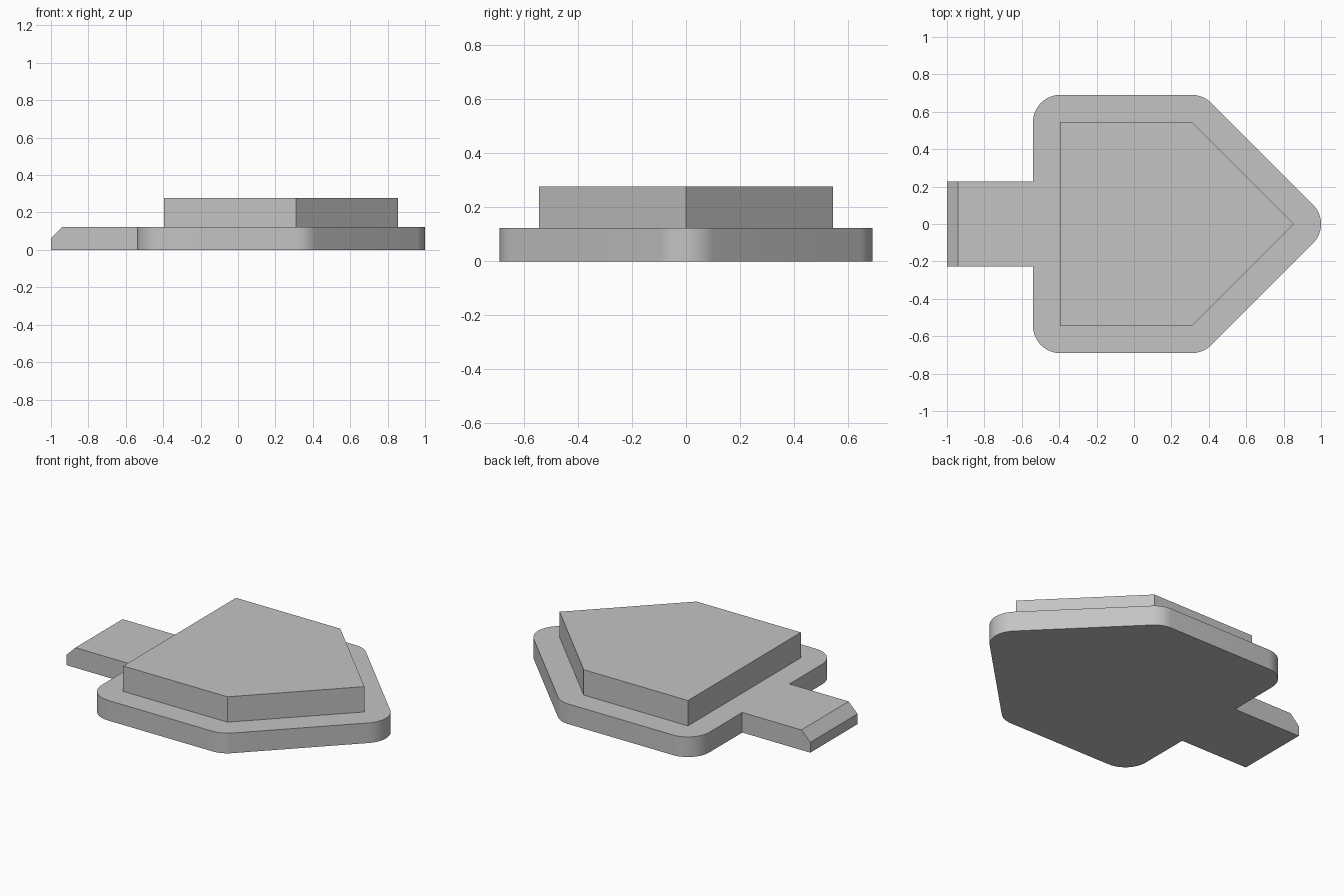
import bpy
import bmesh
import math
from mathutils import Vector

cube = bpy.data.objects.get("Cube")
if cube:
    bpy.data.objects.remove(cube, do_unlink=True)

BASE_TOP, BLOCK_TOP = 0.123, 0.278
MARGIN = 0.145          # rim of the base around the block
TAB_HALF, TAB_END, CHAMFER = 0.228, -1.0, 0.06
ARC_STEPS = 12

grey = bpy.data.materials.new("plain_grey")
grey.use_nodes = True
grey.diffuse_color = (0.55, 0.55, 0.55, 1)
grey.node_tree.nodes["Principled BSDF"].inputs["Base Color"].default_value = grey.diffuse_color

# Pentagon pointing to +x, counter-clockwise, starting at the back left corner
pentagon = [Vector(p) for p in
            [(-0.395, -0.545), (0.31, -0.545), (0.855, 0), (0.31, 0.545), (-0.395, 0.545)]]


def rounded_offset(points, distance):
    """Offset a convex outline outwards, with an arc round every corner."""
    outline = []
    for i, p in enumerate(points):
        before = p - points[i - 1]
        after = points[(i + 1) % len(points)] - p
        start = math.atan2(before.y, before.x) - math.pi / 2
        turn = (math.atan2(after.y, after.x) - math.atan2(before.y, before.x)) % math.tau
        for k in range(ARC_STEPS + 1):
            a = start + turn * k / ARC_STEPS
            outline.append(p + distance * Vector((math.cos(a), math.sin(a))))
    return outline


def prism(name, outline, bottom, top, chamfer_x=None):
    """Extrude an outline upwards, optionally chamfering its top edge at one x."""
    bm = bmesh.new()
    face = bm.faces.new([bm.verts.new((p.x, p.y, bottom)) for p in outline])
    result = bmesh.ops.extrude_face_region(bm, geom=[face], use_keep_orig=True)
    raised = [v for v in result["geom"] if isinstance(v, bmesh.types.BMVert)]
    bmesh.ops.translate(bm, verts=raised, vec=(0, 0, top - bottom))
    bmesh.ops.recalc_face_normals(bm, faces=bm.faces)
    if chamfer_x is not None:
        edges = [e for e in bm.edges if all(
            abs(v.co.x - chamfer_x) < 1e-4 and abs(v.co.z - top) < 1e-4 for v in e.verts)]
        bmesh.ops.bevel(bm, geom=edges, offset=CHAMFER, segments=1, affect='EDGES')
    mesh = bpy.data.meshes.new(name)
    bm.to_mesh(mesh)
    bm.free()
    mesh.materials.append(grey)
    obj = bpy.data.objects.new(name, mesh)
    bpy.context.collection.objects.link(obj)
    bpy.ops.object.select_all(action='DESELECT')
    obj.select_set(True)
    bpy.context.view_layer.objects.active = obj
    bpy.ops.object.shade_smooth_by_angle(angle=math.radians(30))
    return obj


# Rounded base plate, with the tab joined into the straight -x side
base_outline = rounded_offset(pentagon, MARGIN)
side_x = pentagon[0].x - MARGIN
base_outline += [Vector((x, y)) for x, y in
                 [(side_x, TAB_HALF), (TAB_END, TAB_HALF),
                  (TAB_END, -TAB_HALF), (side_x, -TAB_HALF)]]
# The arc of the first corner begins the outline, so the tab closes the loop
prism("base_plate_with_tab", base_outline, 0, BASE_TOP, TAB_END)

# Sharp-edged raised block
prism("raised_block", pentagon, BASE_TOP, BLOCK_TOP)
